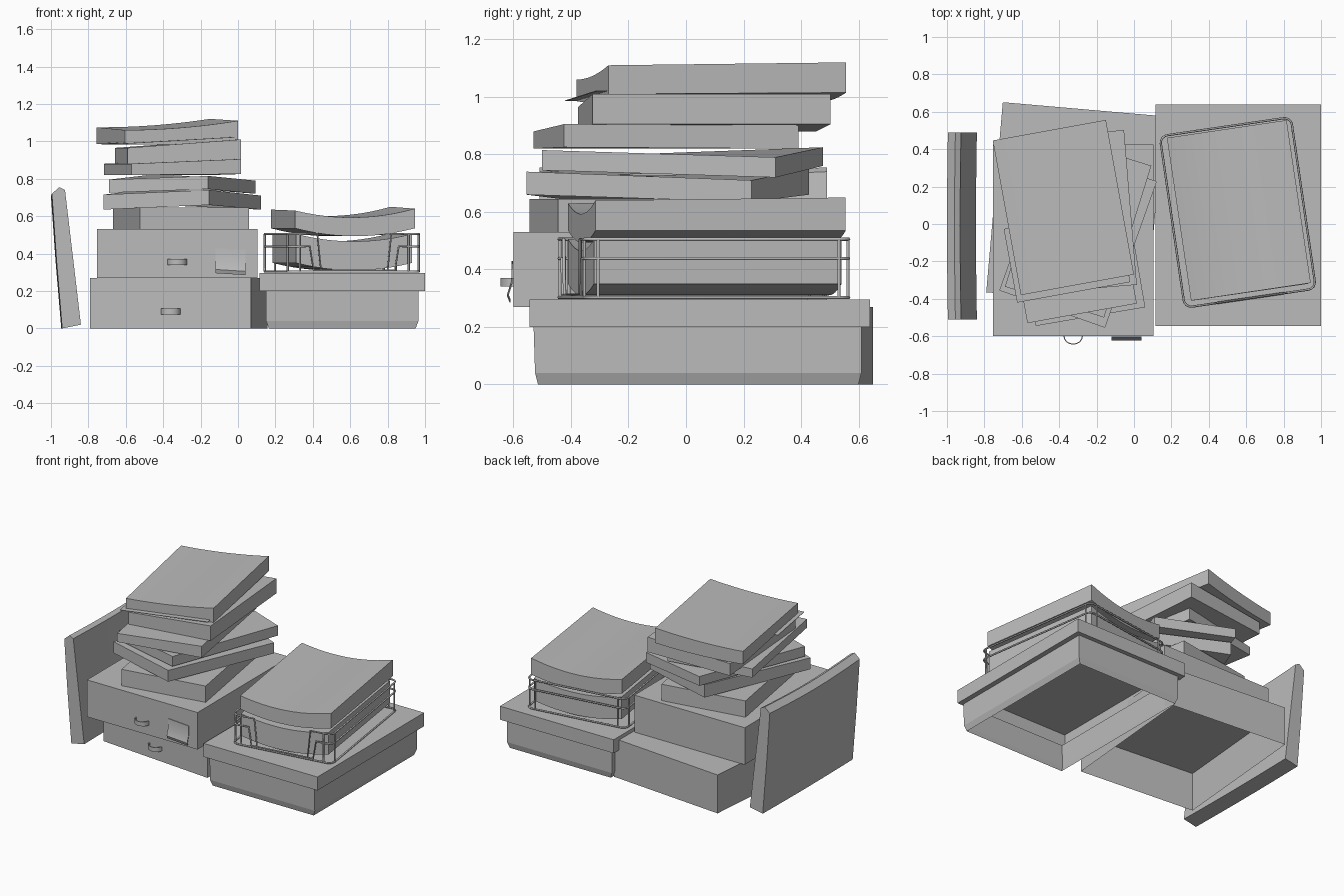
import bpy, bmesh, math
from mathutils import Vector, Matrix

cube = bpy.data.objects.get("Cube")
if cube:
    bpy.data.objects.remove(cube, do_unlink=True)

grey = bpy.data.materials.new("plain grey")
grey.use_nodes = True
grey.diffuse_color = (0.5, 0.5, 0.5, 1)
grey.node_tree.nodes["Principled BSDF"].inputs["Base Color"].default_value = (0.5, 0.5, 0.5, 1)


def finish(name, bm, smooth=False):
    bmesh.ops.recalc_face_normals(bm, faces=bm.faces)
    mesh = bpy.data.meshes.new(name)
    bm.to_mesh(mesh)
    bm.free()
    obj = bpy.data.objects.new(name, mesh)
    bpy.context.collection.objects.link(obj)
    mesh.materials.append(grey)
    if smooth:
        bpy.ops.object.select_all(action='DESELECT')
        obj.select_set(True)
        bpy.context.view_layer.objects.active = obj
        bpy.ops.object.shade_smooth_by_angle(angle=math.radians(30))
    return obj


def loft(name, rings, cap_start=True, cap_end=True, smooth=False):
    """Join closed rings of points into one skin."""
    bm = bmesh.new()
    loops = [[bm.verts.new(p) for p in ring] for ring in rings]
    for a, b in zip(loops, loops[1:]):
        for i in range(len(a)):
            j = (i + 1) % len(a)
            bm.faces.new((a[i], a[j], b[j], b[i]))
    if cap_start:
        bm.faces.new(loops[0])
    if cap_end:
        bm.faces.new(loops[-1])
    return finish(name, bm, smooth)


def corners(fl, fr, depth):
    """Plan corners from the front edge and the depth."""
    a, b = Vector(fl), Vector(fr)
    d = (b - a).normalized()
    back = Vector((-d.y, d.x)) * depth
    return [a, b, b + back, a + back]


def block(name, plan, low, high, sag=0.0):
    """Block with a height for each corner; sag bends it across its width."""
    n = 12 if sag else 1
    pts = [(Vector((p.x, p.y, l)), Vector((p.x, p.y, h))) for p, l, h in zip(plan, low, high)]
    rings = []
    for i in range(n + 1):
        t = i / n
        drop = Vector((0, 0, -sag * (1 - (2 * t - 1) ** 2)))
        front = [pts[0][k].lerp(pts[1][k], t) + drop for k in (0, 1)]
        back = [pts[3][k].lerp(pts[2][k], t) + drop for k in (0, 1)]
        rings.append([front[0], front[1], back[1], back[0]])
    return loft(name, rings, smooth=bool(sag))


def flat_ring(plan, z):
    return [(p.x, p.y, z) for p in plan]


def rect(x0, x1, y0, y1, z):
    return [(x0, y0, z), (x1, y0, z), (x1, y1, z), (x0, y1, z)]


# Drawer boxes, hollow and open below
lower = corners((-0.79, -0.365), (0.07, -0.44), 1.02)
loft("lower_drawer_box", [flat_ring(lower, 0), flat_ring(lower, 0.27)], cap_start=False)
loft("upper_drawer_box", [rect(-0.755, 0.105, -0.6, 0.425, z) for z in (0.27, 0.53)])

# Storage box with an overhanging lid, open below
loft("storage_box", [
    rect(0.165, 0.95, -0.515, 0.6, 0),
    rect(0.15, 0.965, -0.525, 0.61, 0.04),
    rect(0.15, 0.965, -0.53, 0.61, 0.2),
    rect(0.115, 1.0, -0.545, 0.64, 0.2),
    rect(0.115, 1.0, -0.545, 0.64, 0.295)], cap_start=False)


# Bowed strip handles
def handle(name, x, y, z, turn):
    rings = []
    for i in range(9):
        a = math.pi * i / 8
        ring = []
        for r, h in ((1, -0.015), (1, 0.015), (0.88, 0.015), (0.88, -0.015)):
            p = Matrix.Rotation(turn, 3, 'Z') @ Vector((-0.052 * r * math.cos(a), -0.045 * r * math.sin(a), h))
            ring.append(p + Vector((x, y, z)))
        rings.append(ring)
    loft(name, rings, smooth=True)


handle("upper_handle", -0.325, -0.6, 0.355, 0)
handle("lower_handle", -0.36, -0.402, 0.09, math.radians(-5))

# Label plate, curling out at the bottom
loft("label_plate", [[(x, y - 0.004, z), (x, y, z), (x + 0.16, y, z - 0.01), (x + 0.16, y - 0.004, z - 0.01)]
                     for x, y, z in ((-0.12, -0.602, 0.43), (-0.12, -0.604, 0.36),
                                     (-0.12, -0.618, 0.315), (-0.12, -0.61, 0.295))], smooth=True)

# Stack of boxes and books on the drawers, bottom to top
block("stack_box_low", corners((-0.525, -0.545), (0.06, -0.445), 0.85), [0.53] * 4, [0.645] * 4)
block("stack_book_low", corners((-0.72, -0.355), (-0.155, -0.555), 0.83),
      (0.635, 0.66, 0.635, 0.66), (0.715, 0.74, 0.71, 0.75))
block("stack_book_high", corners((-0.69, -0.335), (-0.16, -0.5), 0.85),
      (0.725, 0.745, 0.72, 0.76), (0.795, 0.815, 0.79, 0.825))
block("stack_box_middle", corners((-0.57, -0.53), (0.015, -0.425), 0.83),
      (0.82, 0.825, 0.82, 0.82), (0.88, 0.905, 0.905, 0.88))
block("stack_box_high", corners((-0.59, -0.375), (0.015, -0.325), 0.83),
      (0.88, 0.905, 0.905, 0.88), (0.965, 1.01, 1.01, 0.965))
top_plan = corners((-0.605, -0.38), (0.0, -0.27), 0.84)
block("stack_folder_top", top_plan, (0.985, 1.01, 1.015, 0.985), (1.06, 1.11, 1.12, 1.075), sag=0.012)
block("loose_sheet", corners((-0.625, -0.42), (-0.02, -0.31), 0.4),
      (0.985, 1.02, 1.02, 0.99), (0.988, 1.023, 1.023, 0.993))

# Leaning binder: a profile stretched front to back with a slight bow
profile = [(-0.94, 0), (-0.97, 0.36), (-0.995, 0.72), (-0.955, 0.755),
           (-0.925, 0.74), (-0.88, 0.36), (-0.84, 0.02)]
binder = []
for i in range(9):
    t = i / 8
    bow = math.sin(math.pi * t)
    binder.append([(x - 0.005 * bow, -0.51 + t, z * (1 - 0.02 * bow)) for x, z in profile])
loft("leaning_binder", binder, smooth=True)

# Sagging paper piles in the basket
block("tray_pile_low", corners((0.31, -0.41), (0.93, -0.32), 0.87), [0.35] * 4, [0.505] * 4, sag=0.04)
block("tray_pile_high", corners((0.305, -0.41), (0.945, -0.315), 0.88), [0.535] * 4,
      (0.63, 0.64, 0.65, 0.635), sag=0.042)

# Wire basket, laid out around its own centre
place = Matrix.Translation((0.555, 0.062, 0)) @ Matrix.Rotation(math.radians(8.3), 4, 'Z')
HW, HD, R = 0.354, 0.463, 0.04


def wire(name, pts, closed=False):
    data = bpy.data.curves.new(name, 'CURVE')
    data.dimensions = '3D'
    data.bevel_depth = 0.006
    data.bevel_resolution = 1
    data.use_fill_caps = True
    spline = data.splines.new('POLY')
    spline.points.add(len(pts) - 1)
    for sp, p in zip(spline.points, pts):
        sp.co = (*(place @ Vector(p)), 1)
    spline.use_cyclic_u = closed
    data.materials.append(grey)
    bpy.context.collection.objects.link(bpy.data.objects.new(name, data))


def round_loop(z):
    """Rounded rectangle, running from front right round to front left."""
    pts = []
    for k, (sx, sy) in enumerate(((1, -1), (1, 1), (-1, 1), (-1, -1))):
        for i in range(5):
            a = math.pi / 2 * (k - 1 + i / 4)
            pts.append((sx * (HW - R) + R * math.cos(a), sy * (HD - R) + R * math.sin(a), z))
    return pts


wire("basket_base_rail", round_loop(0.303), closed=True)
for name, z, u in (("basket_top_rail", 0.505, 0.2), ("basket_middle_rail", 0.438, 0.24)):
    foot = 0.312
    dip_right = [(u - 0.02, -HD, foot), (u, -HD, z)]
    dip_left = [(-u, -HD, z), (-u + 0.02, -HD, foot)]
    wire(name, dip_right + round_loop(z) + dip_left, closed=True)
for side, s in (("left", 1), ("right", -1)):
    for part, u, v in (("front", HW - 0.06, -HD), ("front_corner", HW, -HD + R), ("back_corner", HW, HD - R),
                       ("back", HW - 0.06, HD)):
        wire(f"basket_{part}_post_{side}", [(s * u, v, 0.303), (s * u, v, 0.505)])
